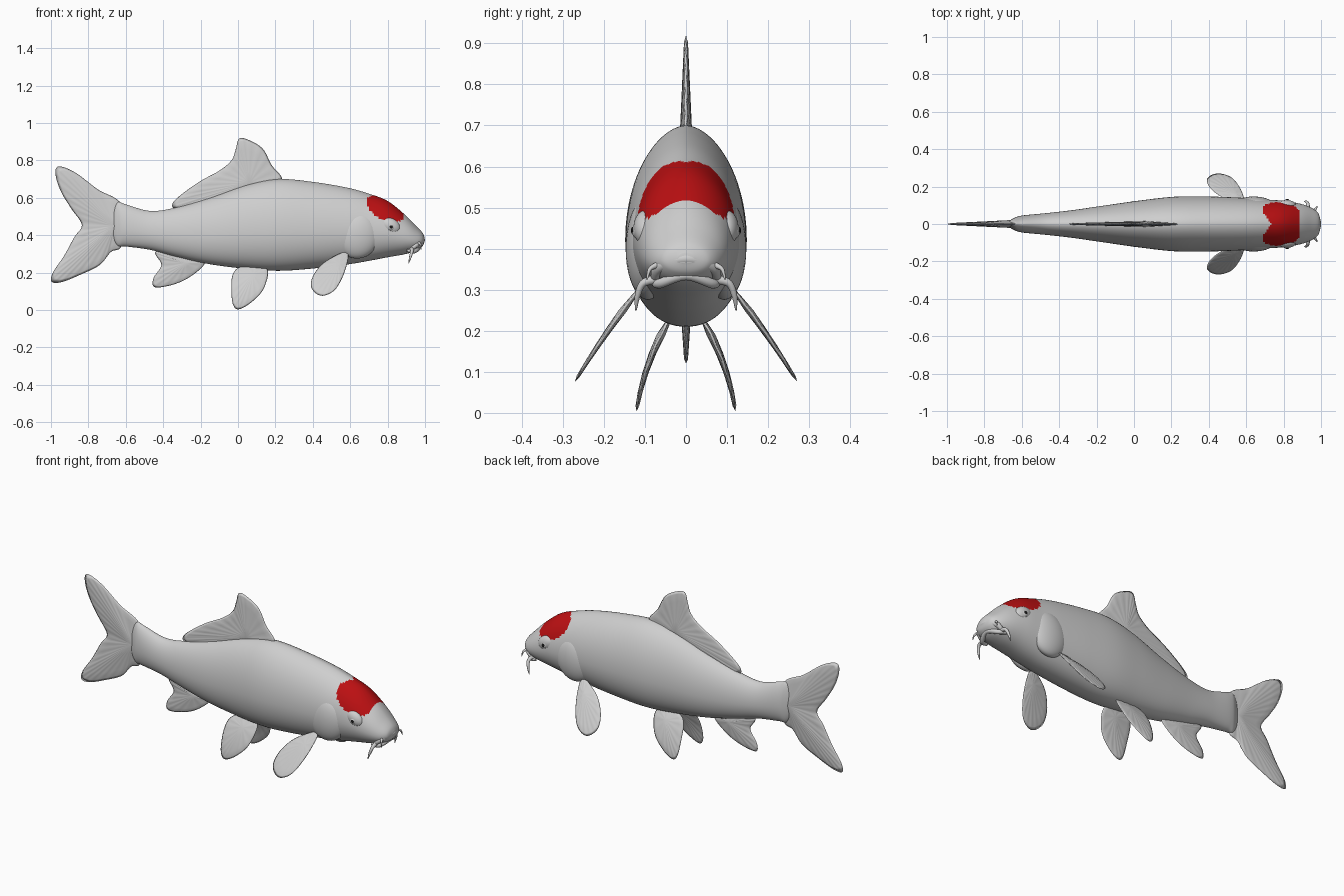
import bpy, bmesh, math
from mathutils import Vector

cube = bpy.data.objects.get("Cube")
if cube:
    bpy.data.objects.remove(cube)


def material(name, rgb):
    m = bpy.data.materials.new(name)
    m.use_nodes = True
    m.diffuse_color = (*rgb, 1)
    bsdf = m.node_tree.nodes["Principled BSDF"]
    bsdf.inputs["Base Color"].default_value = (*rgb, 1)
    bsdf.inputs["Roughness"].default_value = 0.6
    return m


SKIN = material("pale grey skin", (0.62, 0.62, 0.62))
RED = material("red patch", (0.5, 0.005, 0.006))
DARK = material("black pupil", (0.01, 0.01, 0.01))


def finish(bm, name, *mats):
    bmesh.ops.recalc_face_normals(bm, faces=bm.faces)
    for f in bm.faces:
        f.smooth = True
    mesh = bpy.data.meshes.new(name)
    bm.to_mesh(mesh)
    bm.free()
    for m in mats:
        mesh.materials.append(m)
    ob = bpy.data.objects.new(name, mesh)
    bpy.context.collection.objects.link(ob)
    return ob


def catmull(a, b, c, d, t):
    return 0.5 * (2 * b + (c - a) * t + (2 * a - 5 * b + 4 * c - d) * t ** 2
                  + (3 * b - a - 3 * c + d) * t ** 3)


def smooth_path(pts, steps, closed):
    pts = [Vector(p) for p in pts]
    n = len(pts)
    pick = (lambda i: pts[i % n]) if closed else (lambda i: pts[max(0, min(n - 1, i))])
    out = [catmull(*(pick(i + k) for k in (-1, 0, 1, 2)), s / steps)
           for i in range(n if closed else n - 1) for s in range(steps)]
    return out if closed else out + [pts[-1]]


# Body: lofted from (x, belly height, back height, half width)
STATIONS = [(-.68, .40, .51, .008), (-.645, .345, .575, .03), (-.60, .34, .565, .045),
            (-.47, .322, .53, .058), (-.33, .285, .548, .074), (-.15, .245, .60, .10),
            (.05, .22, .67, .128), (.22, .21, .70, .146), (.40, .222, .685, .147),
            (.58, .243, .655, .14), (.70, .263, .622, .131), (.80, .282, .583, .124),
            (.89, .298, .512, .108), (.95, .315, .452, .086), (.985, .34, .415, .058),
            (.997, .365, .39, .02)]
SEG = 96


def in_patch(p):
    a = math.radians(-28)
    dx, dz = p.x - .79, p.z - .548
    u = dx * math.cos(a) + dz * math.sin(a)
    v = dz * math.cos(a) - dx * math.sin(a)
    notch = .735 - .045 * min(1, abs(p.y) / .06)
    return (u / .112) ** 2 + (v / .066) ** 2 < 1 and notch < p.x < .885


bm = bmesh.new()
rings = []
for x, low, high, w in (tuple(v) for v in
                        [Vector(p) for p in smooth_path([Vector(s) for s in STATIONS], 12, False)]):
    mid = low + (high - low) * .43
    ring = []
    for k in range(SEG):
        a = 2 * math.pi * k / SEG
        c, s = math.cos(a), math.sin(a)
        y = math.copysign(abs(c) ** (1.12 if s > 0 else .9), c) * w
        ring.append(bm.verts.new((x, y, mid + s * (high - mid if s > 0 else mid - low))))
    rings.append(ring)
for r0, r1 in zip(rings, rings[1:]):
    for k in range(SEG):
        j = (k + 1) % SEG
        bm.faces.new((r0[k], r0[j], r1[j], r1[k]))
bm.faces.new(rings[0])
bm.faces.new(rings[-1])
for f in bm.faces:
    f.material_index = int(in_patch(f.calc_center_median()))
finish(bm, "body", SKIN, RED)


# Fins: lens-thick sheets fanned from a hub point near the root
def fin(name, outline, hub, thick, lean=lambda z: 0):
    bm = bmesh.new()
    hub = Vector(hub)
    edge = smooth_path(outline, 6, True)
    n = len(edge)
    rim = [bm.verts.new((p.x, lean(p.y), p.y)) for p in edge]
    for side in (1, -1):
        prev = rim
        for f in (.93, .75, .5, .25):
            ring = []
            for i, p in enumerate(edge):
                q = hub.lerp(p, f)
                ray = .0012 * math.sin(i * math.pi / 2) * f
                ring.append(bm.verts.new((q.x, lean(q.y) + side * (.003 + thick * (1 - f)) + ray, q.y)))
            for i in range(n):
                j = (i + 1) % n
                bm.faces.new((prev[i], prev[j], ring[j], ring[i]))
            prev = ring
        tip = bm.verts.new((hub.x, lean(hub.y) + side * (.003 + thick), hub.y))
        for i in range(n):
            bm.faces.new((prev[i], prev[(i + 1) % n], tip))
    return finish(bm, name, SKIN)


fin("tail_fin", [(-.62, .56), (-.75, .645), (-.87, .735), (-.96, .768), (-.975, .72), (-.945, .63),
                 (-.89, .54), (-.835, .455), (-.875, .39), (-.93, .29), (-.99, .2), (-.995, .15),
                 (-.94, .15), (-.84, .19), (-.74, .24), (-.68, .31), (-.62, .35)],
    (-.66, .45), .018)
fin("dorsal_fin", [(-.35, .57), (-.3, .62), (-.2, .69), (-.1, .745), (-.035, .8), (-.012, .86),
                   (.005, .915), (.05, .912), (.13, .865), (.18, .775), (.235, .695),
                   (.12, .65), (-.05, .6), (-.2, .55), (-.33, .54)], (.06, .68), .012)
fin("anal_fin", [(-.43, .315), (-.44, .295), (-.41, .24), (-.452, .17), (-.445, .122), (-.35, .135),
                 (-.26, .175), (-.18, .245), (-.22, .28), (-.32, .31)], (-.28, .25), .01)


def leaning(side, z0, y0, z1, y1, bow):
    def lean(z):
        t = (z0 - z) / (z0 - z1)
        return side * (y0 + (y1 - y0) * t + bow * t * (1 - t))
    return lean


for side, label in ((-1, "front"), (1, "back")):
    fin("pelvic_fin_" + label, [(.01, .23), (-.03, .185), (-.035, .09), (-.025, .025), (.005, .004),
                                (.07, .04), (.135, .11), (.16, .21), (.1, .24)],
        (.08, .19), .008, leaning(side, .22, .045, .005, .12, .045))
    fin("pectoral_fin_" + label, [(.55, .305), (.46, .255), (.405, .19), (.39, .13), (.415, .09),
                                  (.46, .077), (.52, .11), (.565, .19), (.59, .28), (.58, .31)],
        (.54, .25), .008, leaning(side, .3, .115, .077, .27, .02))


# Head details
def ball(name, centre, radii, mat, tilt=0):
    bm = bmesh.new()
    bmesh.ops.create_uvsphere(bm, u_segments=32, v_segments=20, radius=1)
    ob = finish(bm, name, mat)
    ob.location, ob.scale, ob.rotation_euler.y = centre, radii, tilt
    return ob


def tube(name, pts, radii):
    cu = bpy.data.curves.new(name, "CURVE")
    cu.dimensions = "3D"
    cu.bevel_depth, cu.bevel_resolution, cu.use_fill_caps = 1, 4, True
    path = smooth_path([(*p, r) for p, r in zip(pts, radii)], 6, False)
    sp = cu.splines.new("POLY")
    sp.points.add(len(path) - 1)
    for q, p in zip(sp.points, path):
        q.co, q.radius = (p[0], p[1], p[2], 1), p[3]
    ob = bpy.data.objects.new(name, cu)
    cu.materials.append(SKIN)
    bpy.context.collection.objects.link(ob)


for s, label in ((-1, "front"), (1, "back")):
    ball("gill_cover_" + label, (.64, s * .093, .40), (.115, .054, .125), SKIN, .2)
    ball("brow_" + label, (.815, s * .098, .45), (.055, .03, .04), SKIN, .5)
    ball("eye_" + label, (.818, s * .114, .443), (.02, .018, .02), SKIN)
    ball("pupil_" + label, (.819, s * .129, .444), (.009, .005, .009), DARK)
    tube("barbel_" + label, [(.93, s * .075, .325), (.93, s * .105, .315), (.922, s * .118, .285),
                             (.912, s * .122, .25)], [.012, .009, .007, .002])
    tube("small_barbel_" + label, [(.965, s * .07, .36), (.975, s * .088, .35), (.98, s * .095, .325)],
         [.008, .005, .002])

# Lips: upper and lower arcs around the mouth
for name, z, x, r in (("upper_lip", .375, .985, .015), ("lower_lip", .335, .968, .012)):
    tube(name, [(x - .065, -.076, .318), (x - .025, -.064, z - .02), (x, 0, z),
                (x - .025, .064, z - .02), (x - .065, .076, .318)], [r * .6, r, r, r, r * .6])
